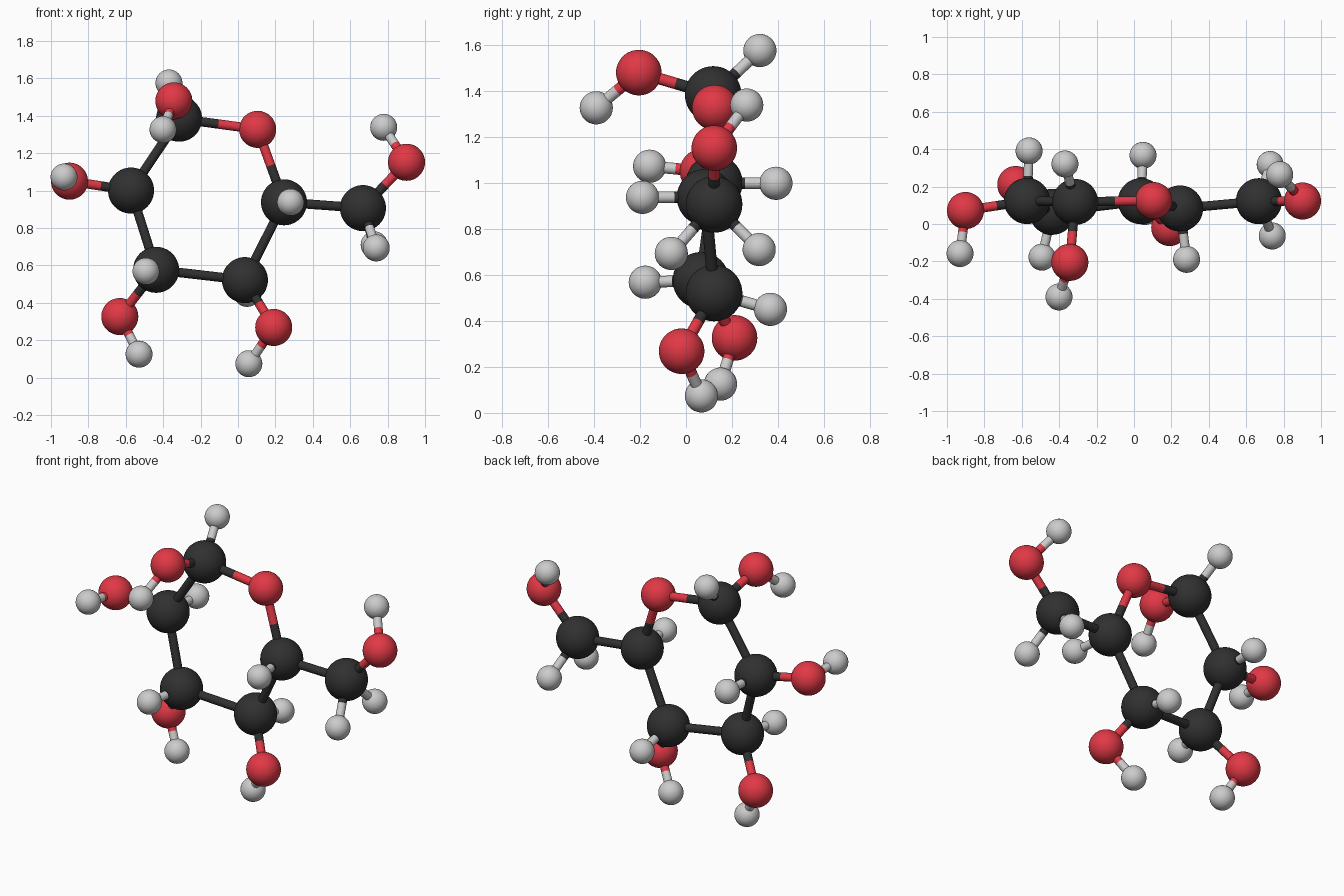
import bpy
from mathutils import Vector

if "Cube" in bpy.data.objects:
    bpy.data.objects.remove(bpy.data.objects["Cube"])


def material(name, rgb):
    m = bpy.data.materials.new(name)
    m.diffuse_color = (*rgb, 1.0)
    m.use_nodes = True
    m.node_tree.nodes["Principled BSDF"].inputs["Base Color"].default_value = m.diffuse_color
    return m


MATS = {"C": material("carbon_black", (0.03, 0.03, 0.03)),
        "O": material("oxygen_red", (0.75, 0.04, 0.06)),
        "H": None}
NAMES = {"C": "carbon", "O": "oxygen", "H": "hydrogen"}
RADIUS = {"C": 0.123, "O": 0.099, "H": 0.072}
BOND_R = 0.025

# Atom centres; the first letter is the element
ATOMS = {
    # carbons and ring oxygen
    "C1": (-0.315, 0.118, 1.384), "C2": (-0.572, 0.123, 1.000),
    "C3": (-0.438, 0.065, 0.576), "C4": (0.037, 0.122, 0.521),
    "C5": (0.246, 0.083, 0.937), "C6": (0.668, 0.122, 0.906),
    "O5": (0.105, 0.125, 1.327),
    # hydroxyl oxygens
    "O1": (-0.343, -0.205, 1.479), "O2": (-0.901, 0.072, 1.050),
    "O3": (-0.632, 0.211, 0.326), "O4": (0.191, -0.019, 0.268),
    "O6": (0.901, 0.123, 1.151),
    # hydroxyl hydrogens
    "HO1": (-0.401, -0.390, 1.326), "HO2": (-0.930, -0.158, 1.072),
    "HO3": (-0.529, 0.150, 0.125), "HO4": (0.058, 0.067, 0.074),
    "HO6": (0.779, 0.264, 1.338),
    # hydrogens on carbons
    "HC1": (-0.369, 0.321, 1.575), "HC2": (-0.561, 0.391, 0.998),
    "HC3": (-0.492, -0.177, 0.568), "HC4": (0.048, 0.367, 0.450),
    "HC5": (0.281, -0.189, 0.937), "HC6a": (0.728, 0.318, 0.710),
    "HC6b": (0.739, -0.064, 0.693),
}
BONDS = [("C1", "C2"), ("C2", "C3"), ("C3", "C4"), ("C4", "C5"),
         ("C5", "O5"), ("O5", "C1"), ("C5", "C6"),
         ("C1", "O1"), ("C2", "O2"), ("C3", "O3"), ("C4", "O4"), ("C6", "O6")]
# every hydrogen hangs on the atom its name contains
BONDS += [(k[1:3], k) for k in ATOMS if k[0] == "H"]


def finish(name, element):
    ob = bpy.context.object
    ob.name = name
    if MATS[element]:
        ob.data.materials.append(MATS[element])
    bpy.ops.object.shade_smooth_by_angle()


def half_bond(a, b, element, name):
    d = b - a
    bpy.ops.mesh.primitive_cylinder_add(
        vertices=24, radius=BOND_R, depth=d.length, location=(a + b) / 2,
        rotation=d.to_track_quat('Z', 'Y').to_euler())
    finish(name, element)


# Atom balls
for key, pos in ATOMS.items():
    bpy.ops.mesh.primitive_uv_sphere_add(
        segments=48, ring_count=24, radius=RADIUS[key[0]], location=pos)
    finish(f"{NAMES[key[0]]}_ball_{key[1:].lower()}", key[0])

# Bond sticks, each half coloured like its atom
for a, b in BONDS:
    pa, pb = Vector(ATOMS[a]), Vector(ATOMS[b])
    label = f"bond_{a}_{b}".lower()
    if a[0] == b[0]:
        half_bond(pa, pb, a[0], label)
    else:
        mid = (pa + pb) / 2
        half_bond(pa, mid, a[0], label + "_start")
        half_bond(mid, pb, b[0], label + "_end")
